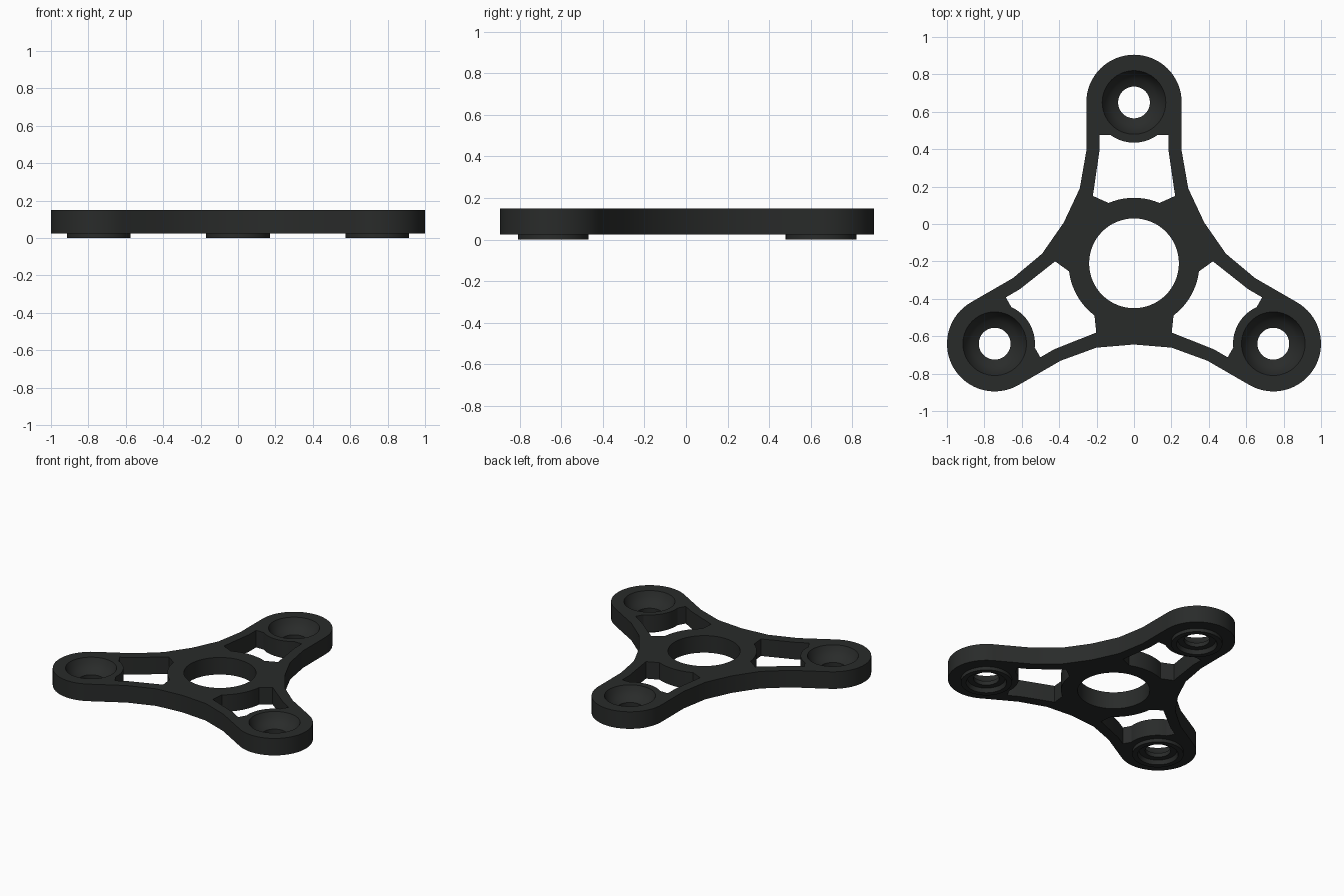
import bpy, bmesh
from math import sin, cos, pi, radians, asin, atan2
from mathutils import Vector, Matrix

if "Cube" in bpy.data.objects:
    bpy.data.objects.remove(bpy.data.objects["Cube"])

CENTRE = Vector((0, -0.21))
REACH, TIP_R, CUP_R = 0.86, 0.255, 0.17
Z0, Z1, SEG = 0.025, 0.15, 64
TIP = Vector((0, REACH))

mat = bpy.data.materials.new("dark_plastic")
mat.diffuse_color = (0.022, 0.024, 0.023, 1)
mat.use_nodes = True
mat.node_tree.nodes["Principled BSDF"].inputs["Base Color"].default_value = mat.diffuse_color


def arc(c, r, a0, a1, n):
    return [Vector((c[0] + r * cos(a0 + (a1 - a0) * i / n),
                    c[1] + r * sin(a0 + (a1 - a0) * i / n))) for i in range(n + 1)]


def circle(c, r):
    return arc(c, r, 0, 2 * pi, SEG)[:-1]


def turned(points, k):
    m = Matrix.Rotation(k * 2 * pi / 3, 2)
    return [CENTRE + m @ p for p in points]


def finish(ob):
    ob.data.materials.clear()
    ob.data.materials.append(mat)
    bpy.ops.object.select_all(action='DESELECT')
    ob.select_set(True)
    bpy.context.view_layer.objects.active = ob
    bpy.ops.object.shade_smooth_by_angle(angle=radians(25))


def clean(bm, mesh):
    bmesh.ops.remove_doubles(bm, verts=bm.verts, dist=0.0002)
    bmesh.ops.recalc_face_normals(bm, faces=bm.faces)
    bm.to_mesh(mesh)
    bm.free()


# One arm's outline: right edge, round tip, left edge
side = [Vector(p) for p in ((0.376, 0.217), (0.29, 0.40), (0.255, 0.60))]
arm = side + arc(TIP, TIP_R, 0, pi, 32) + [Vector((-p.x, p.y)) for p in side[:0:-1]]

# One arm's window, hugging the cup wall and the hub ring
a_cup = asin(0.175 / 0.215)
a_hub = atan2(0.32, 0.135)
rail = [Vector(p) for p in ((0.22, 0.36), (0.185, 0.60), (0.185, 0.685))]
window = (rail + arc(TIP, 0.215, -a_cup, -pi + a_cup, 14)
          + [Vector((-p.x, p.y)) for p in rail[::-1]]
          + arc((0, 0), 0.35, pi - a_hub, a_hub, 10))

# Frame: filled profile with holes, extruded
loops = [sum((turned(arm, k) for k in range(3)), []),
         [CENTRE + p for p in circle((0, 0), 0.24)]]
for k in range(3):
    loops += [turned(window, k), turned(circle(TIP, CUP_R), k)]
curve = bpy.data.curves.new("frame_profile", 'CURVE')
curve.dimensions, curve.fill_mode = '2D', 'BOTH'
curve.extrude = (Z1 - Z0) / 2
for pts in loops:
    sp = curve.splines.new('POLY')
    sp.points.add(len(pts) - 1)
    for q, p in zip(sp.points, pts):
        q.co = (p.x, p.y, 0, 1)
    sp.use_cyclic_u = True
tmp = bpy.data.objects.new("frame_profile", curve)
bpy.context.collection.objects.link(tmp)
bpy.context.view_layer.update()
mesh = bpy.data.meshes.new_from_object(
    tmp.evaluated_get(bpy.context.evaluated_depsgraph_get()))
bpy.data.objects.remove(tmp)
mesh.transform(Matrix.Translation((0, 0, (Z0 + Z1) / 2)))
bm = bmesh.new()
bm.from_mesh(mesh)
clean(bm, mesh)
frame = bpy.data.objects.new("spinner_frame", mesh)
bpy.context.collection.objects.link(frame)
finish(frame)

# Tip cups: lathed bowl with through hole, foot ring and underside recess
PROFILE = [(CUP_R, Z1), (0.155, 0.115), (0.125, 0.08), (0.085, 0.06),
           (0.085, 0.03), (0.125, 0.03), (0.135, 0.0), (CUP_R, 0.0)]
for k, name in enumerate(("top_cup", "left_cup", "right_cup")):
    bm = bmesh.new()
    rings = [[bm.verts.new((p.x, p.y, z)) for p in turned(circle(TIP, r), k)]
             for r, z in PROFILE]
    for a, b in zip(rings, rings[1:] + rings[:1]):
        for i in range(SEG):
            j = (i + 1) % SEG
            bm.faces.new((a[i], a[j], b[j], b[i]))
    me = bpy.data.meshes.new(name)
    clean(bm, me)
    cup = bpy.data.objects.new(name, me)
    bpy.context.collection.objects.link(cup)
    finish(cup)
